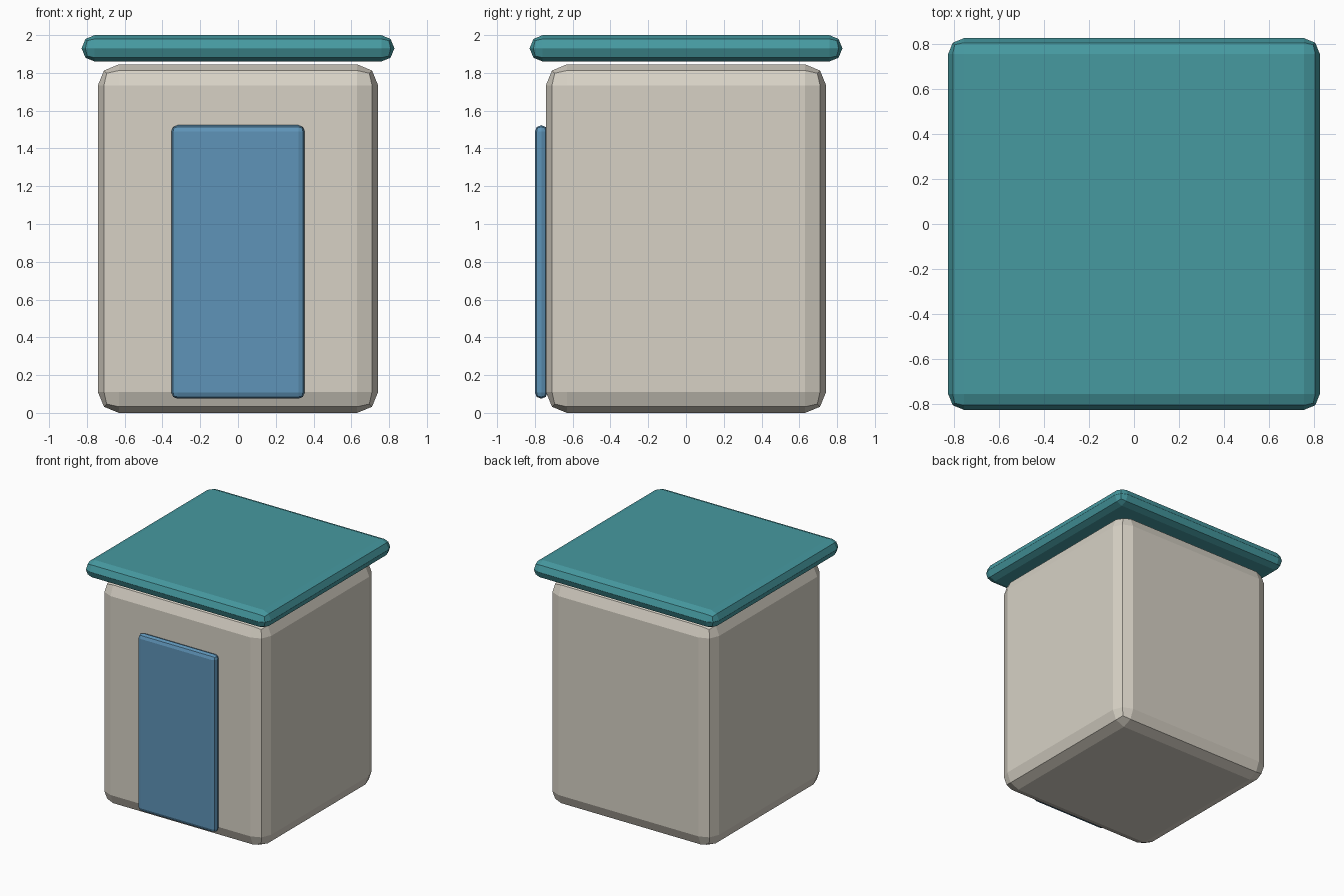
import bpy
from mathutils import Vector

# Remove the default cube
default = bpy.data.objects.get("Cube")
if default:
    bpy.data.objects.remove(default, do_unlink=True)


def make_material(name, rgb):
    mat = bpy.data.materials.new(name)
    mat.use_nodes = True
    colour = (*rgb, 1.0)
    mat.diffuse_color = colour
    mat.node_tree.nodes["Principled BSDF"].inputs["Base Color"].default_value = colour
    return mat


def bevelled_box(name, low, high, bevel, mat):
    """Box between two corners with two-step chamfered edges, flat shaded."""
    low, high = Vector(low), Vector(high)
    bpy.ops.mesh.primitive_cube_add(size=1, location=(low + high) / 2)
    box = bpy.context.object
    box.name = name
    box.scale = high - low
    bpy.ops.object.transform_apply(location=False, rotation=False, scale=True)
    mod = box.modifiers.new("Rounded edges", "BEVEL")
    mod.width = bevel
    mod.segments = 2
    mod.limit_method = "NONE"
    box.data.materials.append(mat)
    return box


cream = make_material("warm_cream", (0.68, 0.64, 0.56))
teal = make_material("teal", (0.061, 0.319, 0.352))
blue = make_material("dusty_blue", (0.112, 0.296, 0.479))

# Main body
bevelled_box("body", (-0.742, -0.742, 0), (0.742, 0.742, 1.845), 0.111, cream)

# Overhanging roof slab, its chamfers meeting at mid height
bevelled_box("roof", (-0.828, -0.828, 1.86), (0.828, 0.828, 2.0), 0.0695, teal)

# Door panel set into the front wall
bevelled_box("door", (-0.353, -0.8, 0.075), (0.353, -0.733, 1.523), 0.033, blue)
